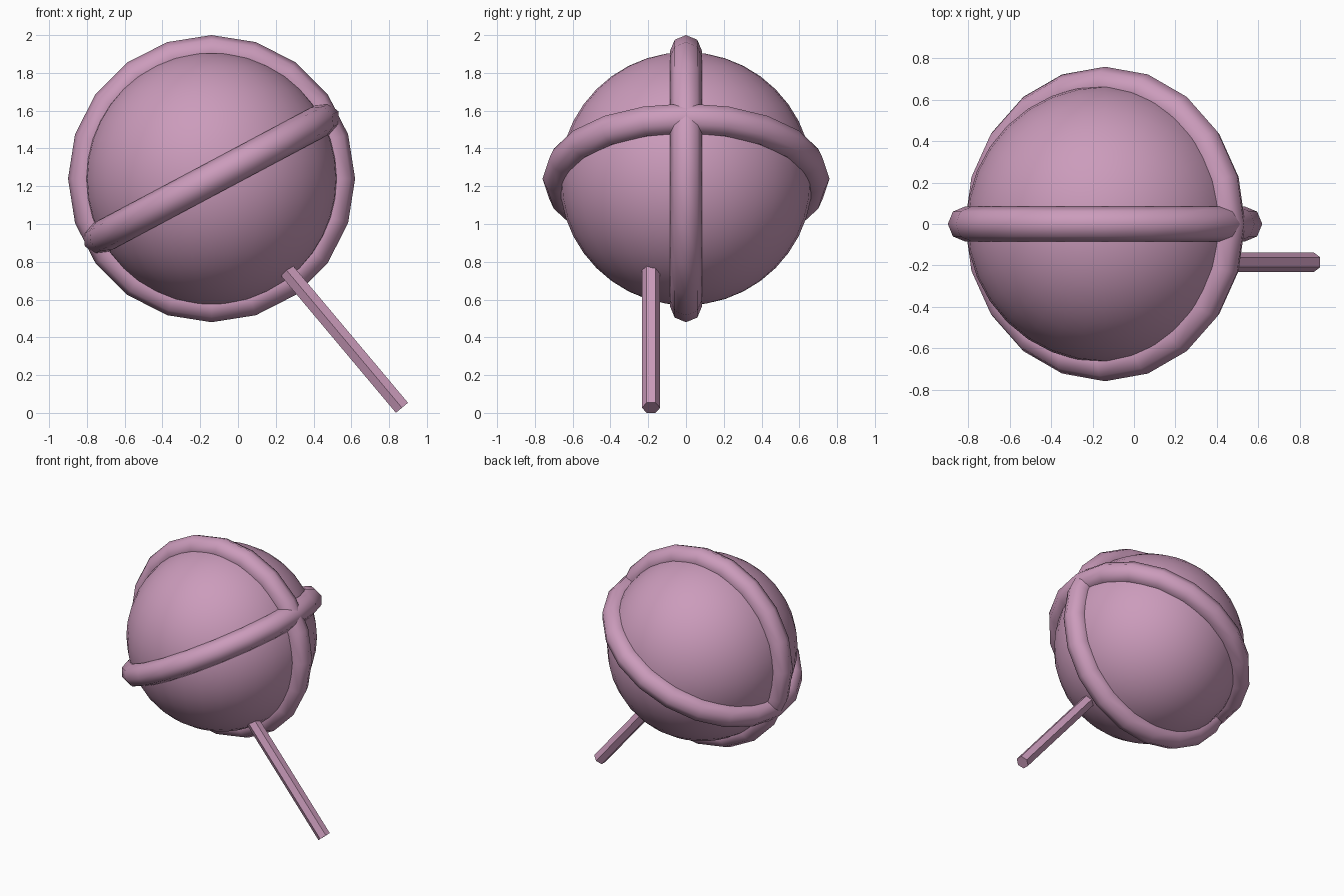
import bpy
from math import radians, sin, cos

if "Cube" in bpy.data.objects:
    bpy.data.objects.remove(bpy.data.objects["Cube"])

CENTER = (-0.14, 0, 1.24)

mat = bpy.data.materials.new("mauve")
mat.diffuse_color = (0.60, 0.33, 0.50, 1)
mat.use_nodes = True
mat.node_tree.nodes["Principled BSDF"].inputs["Base Color"].default_value = mat.diffuse_color


def finish(name, smooth=True):
    ob = bpy.context.object
    ob.name = name
    ob.data.materials.append(mat)
    if smooth:
        bpy.ops.object.shade_smooth()
    return ob


def ring(name, rotation):
    bpy.ops.mesh.primitive_torus_add(
        major_segments=20, minor_segments=8, major_radius=0.675,
        minor_radius=0.085, location=CENTER, rotation=rotation)
    return finish(name)


# Candy ball
bpy.ops.mesh.primitive_uv_sphere_add(
    segments=32, ring_count=20, radius=0.67, location=CENTER)
finish("candy_ball")

# Upright band and tilted band around the ball
ring("upright_band", (radians(90), 0, 0))
ring("tilted_band", (0, radians(-28), 0))

# Six-sided stick, running from its lower end up into the ball
tilt, length = radians(40), 1.1
bpy.ops.mesh.primitive_cylinder_add(
    vertices=6, radius=0.048, depth=length,
    location=(0.868 - sin(tilt) * length / 2, -0.185,
              0.027 + cos(tilt) * length / 2),
    rotation=(0, -tilt, 0))
finish("stick", smooth=False)
